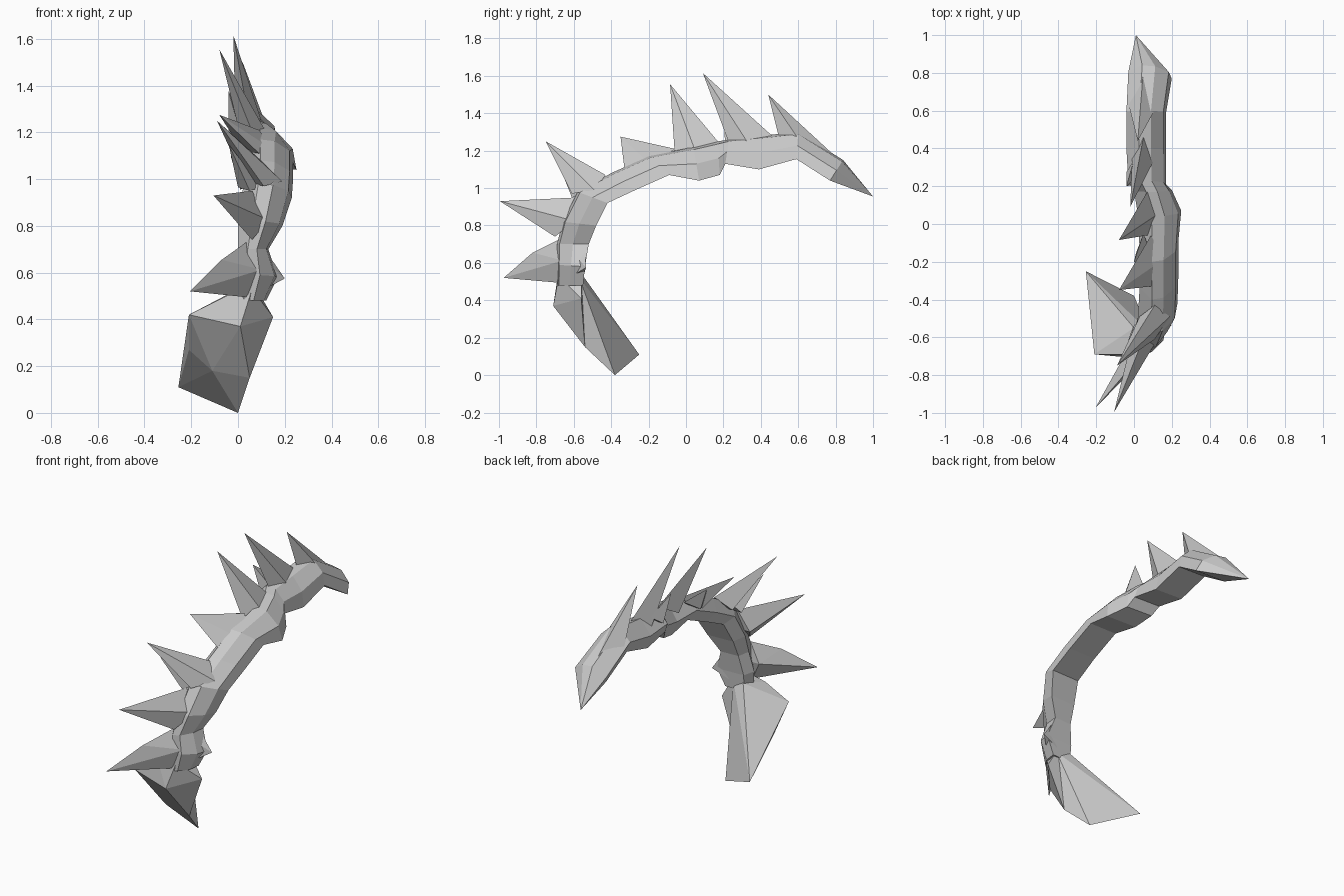
import bpy, bmesh
from mathutils import Vector


def finish(bm, name):
    bmesh.ops.recalc_face_normals(bm, faces=bm.faces)
    me = bpy.data.meshes.new(name)
    bm.to_mesh(me)
    bm.free()
    ob = bpy.data.objects.new(name, me)
    bpy.context.collection.objects.link(ob)
    return ob


def hull(name, pts):
    bm = bmesh.new()
    for p in pts:
        bm.verts.new(p)
    bmesh.ops.convex_hull(bm, input=bm.verts)
    junk = [v for v in bm.verts if not v.link_faces]
    bmesh.ops.delete(bm, geom=junk, context='VERTS')
    return finish(bm, name)


def spike(name, tip, a, b, c, d, w, extra=()):
    """Pyramid thorn: base runs from a to b (y, z) about x = c, sides sunk by d, half width w."""
    m = Vector(((a[0] + b[0]) / 2, (a[1] + b[1]) / 2)) + Vector(d)
    hull(name, [tip, (c, *a), (c, *b), (c - w, *m), (c + w, *m), *extra])


# Curved body: inner (y, z), outer (y, z), x min, x max of each section
sections = [
    (-.55, .48, -.69, .48, -.02, .12),
    (-.54, .58, -.69, .59, -.03, .17),
    (-.52, .70, -.69, .70, .00, .13),
    (-.48, .80, -.66, .82, .00, .19),
    (-.42, .92, -.58, .98, .02, .23),
    (-.27, .99, -.40, 1.08, .03, .235),
    (-.09, 1.07, -.20, 1.17, .03, .235),
    (.07, 1.04, .04, 1.22, .02, .25),
    (.18, 1.07, .17, 1.25, .00, .20),
    (.21, 1.13, .23, 1.26, -.03, .17),
    (.39, 1.10, .40, 1.28, -.04, .17),
    (.59, 1.155, .60, 1.30, -.04, .17),
    (.77, 1.04, .84, 1.15, -.03, .20),
]
bm = bmesh.new()
rings = []
for iy, iz, oy, oz, x0, x1 in sections:
    ring = []
    # (fraction across x, fraction from inner to outer)
    for u, t in ((.12, .04), (1, 0), (.93, .5), (.62, .92), (.32, 1), (0, .5)):
        ring.append(bm.verts.new((x0 + (x1 - x0) * u,
                                  iy + (oy - iy) * t, iz + (oz - iz) * t)))
    rings.append(ring)
for r, s in zip(rings, rings[1:]):
    for i in range(6):
        j = (i + 1) % 6
        bm.faces.new((r[i], r[j], s[j], s[i]))
bm.faces.new(rings[0])
tip = bm.verts.new((.01, 1.0, .955))
for i in range(6):
    bm.faces.new((rings[-1][i], rings[-1][(i + 1) % 6], tip))
finish(bm, "curved_body")

# Broad faceted blade at the lower end, with a thinner fin on its right edge
hull("lower_blade", [
    (0, -.38, 0), (-.255, -.25, .11), (-.11, -.54, .18), (-.21, -.69, .42),
    (-.21, -.54, .27), (.01, -.71, .37), (.05, -.54, .15),
    (-.05, -.69, .50), (.06, -.68, .53), (.0, -.55, .53), (.08, -.57, .52)])
hull("blade_fin", [
    (.15, -.56, .41), (.05, -.54, .15), (.01, -.71, .37), (.06, -.68, .53),
    (.08, -.56, .53), (.0, -.56, .35)])

# Side fin near the neck
hull("neck_fin", [(.2, -.535, .575), (.06, -.66, .50), (.06, -.64, .70),
                  (.10, -.54, .72), (.07, -.55, .52)])

# Large thorns along the outer ridge
spike("thorn_1", (-.205, -.975, .52), (-.69, .495), (-.67, .73), .035, (.02, 0), .065,
      [(-.07, -.82, .655)])
spike("thorn_2", (-.105, -.995, .93), (-.70, .74), (-.58, .95), .06, (.04, -.02), .07)
spike("thorn_3", (-.09, -.75, 1.25), (-.61, .97), (-.43, 1.07), .11, (.03, -.03), .08)
spike("thorn_4", (-.08, -.35, 1.275), (-.33, 1.11), (-.06, 1.21), .09, (.01, -.04), .07)
spike("thorn_5", (-.08, -.085, 1.555), (-.06, 1.18), (.17, 1.25), .07, (0, -.03), .06)
spike("thorn_6", (-.02, .09, 1.615), (.23, 1.24), (.46, 1.28), .05, (0, -.04), .06)
spike("crest_thorn", (.02, .44, 1.50), (.50, 1.26), (.82, 1.15), .05, (-.02, 0), .08)

# Small secondary thorns beside the large ones
spike("small_thorn_1", (-.04, -.69, 1.15), (-.61, .95), (-.50, 1.02), .05, (.02, -.02), .05)
spike("small_thorn_2", (-.04, .20, 1.375), (.21, 1.23), (.34, 1.27), .0, (0, -.03), .04)
spike("small_thorn_3", (.0, -.20, 1.235), (-.26, 1.12), (-.05, 1.2), .05, (0, -.03), .04)

# Flat facets everywhere
for ob in bpy.context.collection.objects:
    for p in ob.data.polygons:
        p.use_smooth = False
